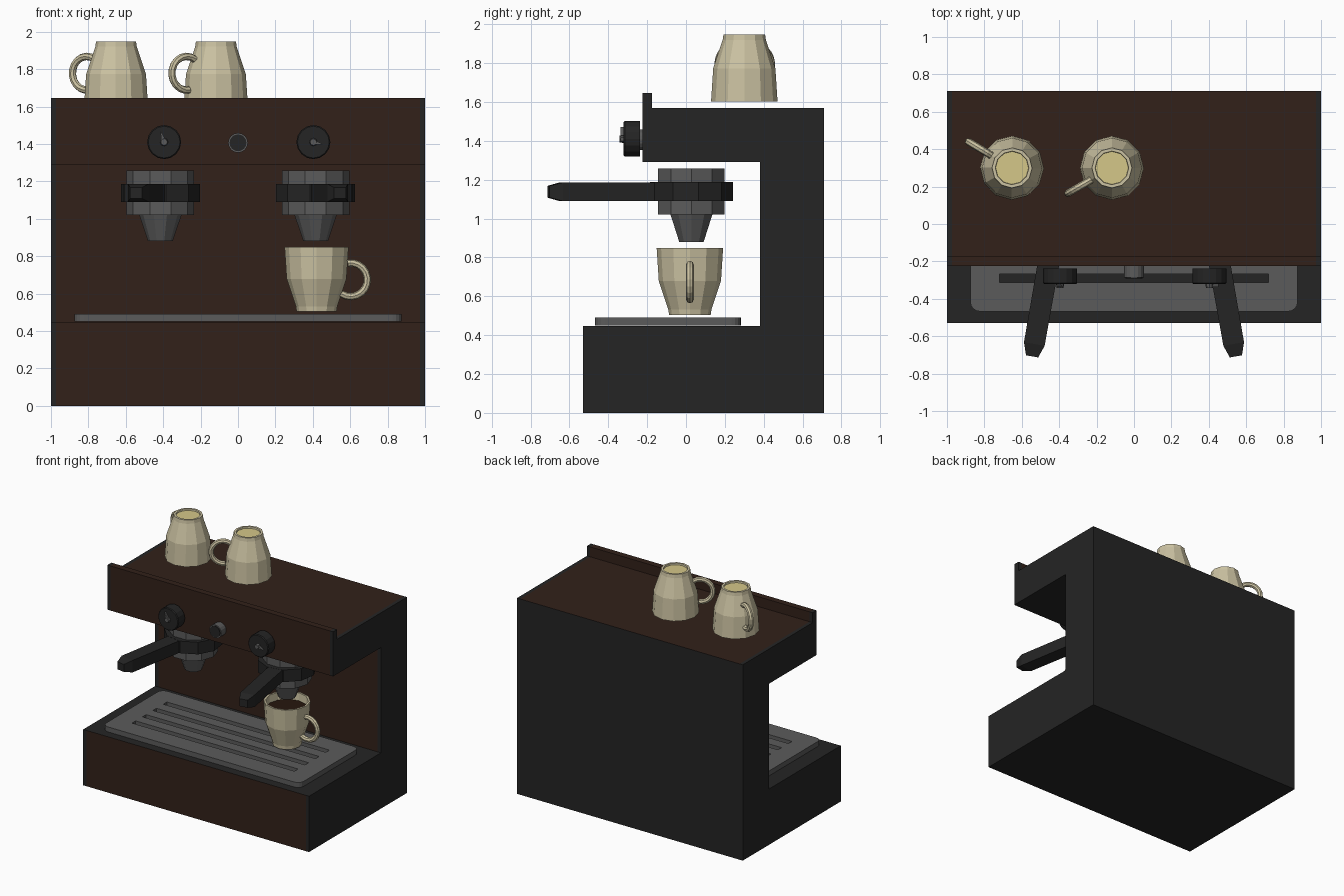
import bpy, bmesh
from math import sin, cos, pi, radians
from mathutils import Vector, Matrix, Euler

if "Cube" in bpy.data.objects:
    bpy.data.objects.remove(bpy.data.objects["Cube"])


def material(name, r, g, b):
    m = bpy.data.materials.new(name)
    m.diffuse_color = (r, g, b, 1)
    m.use_nodes = True
    m.node_tree.nodes["Principled BSDF"].inputs["Base Color"].default_value = m.diffuse_color
    return m


BLACK = material("black", .018, .018, .018)
BROWN = material("brown", .032, .015, .010)
STEEL = material("steel", .105, .105, .105)
CREAM = material("cream", .60, .54, .36)
GOLD = material("cup_base", .66, .57, .25)
COFFEE = material("coffee", .02, .008, .004)


def add(name, bm, *mats, matrix=Matrix()):
    bmesh.ops.recalc_face_normals(bm, faces=bm.faces)
    me = bpy.data.meshes.new(name)
    bm.to_mesh(me)
    bm.free()
    for m in mats:
        me.materials.append(m)
    ob = bpy.data.objects.new(name, me)
    ob.matrix_world = matrix
    bpy.context.collection.objects.link(ob)
    return ob


def place(loc, rot=(0, 0, 0)):
    return Matrix.Translation(loc) @ Euler(rot).to_matrix().to_4x4()


def loft(bm, rings, caps=True):
    """Skin a list of equal-length point rings."""
    vs = [[bm.verts.new(p) for p in ring] for ring in rings]
    n = len(vs[0])
    for a, b in zip(vs, vs[1:]):
        for i in range(n):
            j = (i + 1) % n
            bm.faces.new((a[i], a[j], b[j], b[i]))
    if caps:
        bm.faces.new(vs[0])
        bm.faces.new(vs[-1])
    return bm


def turned(profile, n):
    return [[(r * cos(2 * pi * i / n), r * sin(2 * pi * i / n), z) for i in range(n)]
            for r, z in profile]


def lathe(name, profile, n, mat, matrix):
    return add(name, loft(bmesh.new(), turned(profile, n)), mat, matrix=matrix)


# Body: side profile swept across x, brown facing between black side edges
side = [(-.53, 0), (-.53, .447), (.38, .447), (.38, 1.29), (-.225, 1.29),
        (-.225, 1.647), (-.175, 1.647), (-.175, 1.568), (.71, 1.568), (.71, 0)]
brown_edges = {0, 2, 4, 5, 6, 7}
bm = loft(bmesh.new(), [[(x, y, z) for y, z in side] for x in (-1, -.972, .972, 1)])
bm.faces.ensure_lookup_table()
for i in brown_edges:
    bm.faces[len(side) + i].material_index = 1
add("machine_body", bm, BLACK, BROWN)


# Drip tray: rounded slab with four slots cut through
def slab(hx, hy, r, cy, z0, z1):
    pts = []
    for k, (sx, sy) in enumerate(((1, 1), (-1, 1), (-1, -1), (1, -1))):
        for s in range(5):
            a = k * pi / 2 + s * pi / 8
            pts.append((sx * (hx - r) + r * cos(a), cy + sy * (hy - r) + r * sin(a)))
    return [[(x, y, z) for x, y in pts] for z in (z0, z1)]


tray = add("drip_tray", loft(bmesh.new(), slab(.875, .375, .05, -.092, .45, .49)), STEEL)
bm = bmesh.new()
for y in (-.29, -.158, -.026, .106):
    loft(bm, slab(.72, .023, .004, y, .40, .55))
cutter = add("slot_cutter", bm, BLACK)
cutter.hide_render = True
cutter.hide_viewport = True
mod = tray.modifiers.new("slots", 'BOOLEAN')
mod.operation = 'DIFFERENCE'
mod.object = cutter
mod.solver = 'EXACT'

# Brew groups with filter holders
for label, s in (("left", -1), ("right", 1)):
    at = place((s * .415, .028, 0))
    lathe(label + "_brew_head", [(.18, 1.02), (.18, 1.257)], 10, STEEL, at)
    lathe(label + "_spout", [(.066, .88), (.113, 1.02)], 10, STEEL, at)
    turn = place((s * .415, .028, 0), (0, 0, s * radians(10)))
    lathe(label + "_holder_band", [(.215, 1.09), (.215, 1.187)], 10, BLACK, turn)
    bar = [[(x * w, -d, 1.138 + z * h) for x, z in ((-1, -1), (1, -1), (1, 1), (-1, 1))]
           for d, w, h in ((.15, .058, .048), (.68, .056, .048), (.747, .033, .030))]
    add(label + "_holder_handle", loft(bmesh.new(), bar), BLACK, matrix=turn)

# Control knobs with small pointers
for label, x, tip in (("left", -.395, (-.02, .06)), ("right", .403, (.05, -.012))):
    face = place((x, -.237, 1.41), (pi / 2, 0, 0))
    lathe(label + "_knob", [(.091, 0), (.091, .078), (.085, .084)], 16, BLACK, face)
    bm = loft(bmesh.new(), turned([(.022, .08), (.018, .105)], 8))
    d = Vector((tip[0], tip[1], 0))
    n = d.normalized().cross(Vector((0, 0, 1))) * .015
    loft(bm, [[n + Vector((0, 0, z)), d + Vector((0, 0, z)), -n + Vector((0, 0, z))]
              for z in (.08, .1)])
    add(label + "_pointer", bm, STEEL, matrix=face)

# Centre button
face = place((0, -.225, 1.406), (pi / 2, 0, 0))
lathe("button_ring", [(.053, 0), (.053, .062)], 16, STEEL, face)
lathe("button", [(.045, .01), (.045, .067)], 16, BLACK, face)

# Cups: faceted hollow bowl, recessed foot and looped handle
cup = [(.088, .012), (.09, 0), (.107, 0), (.111, .028), (.160, .175), (.171, .345),
       (.156, .345), (.146, .18), (.095, .035)]
for label, loc, rot in (("serving", (.42, .02, .504), (0, 0, 0)),
                        ("stored_left", (-.652, .30, 1.948), (pi, 0, radians(149))),
                        ("stored_right", (-.118, .30, 1.948), (pi, 0, radians(210)))):
    at = place(loc, rot)
    bm = loft(bmesh.new(), turned(cup, 12))
    bm.faces.ensure_lookup_table()
    bm.faces[-2].material_index = 1
    add(label + "_cup", bm, CREAM, GOLD, matrix=at)
    arc = []
    for k in range(13):
        a = radians(-125 + 225 * k / 12)
        arc.append([((.09 + .02 * cos(t)) * cos(a) + .182, .02 * sin(t),
                     (.09 + .02 * cos(t)) * sin(a) + .17)
                    for t in (2 * pi * i / 8 for i in range(8))])
    add(label + "_cup_handle", loft(bmesh.new(), arc), CREAM, matrix=at)
lathe("coffee", [(.151, .27), (.152, .285)], 12, COFFEE, place((.42, .02, .504)))
